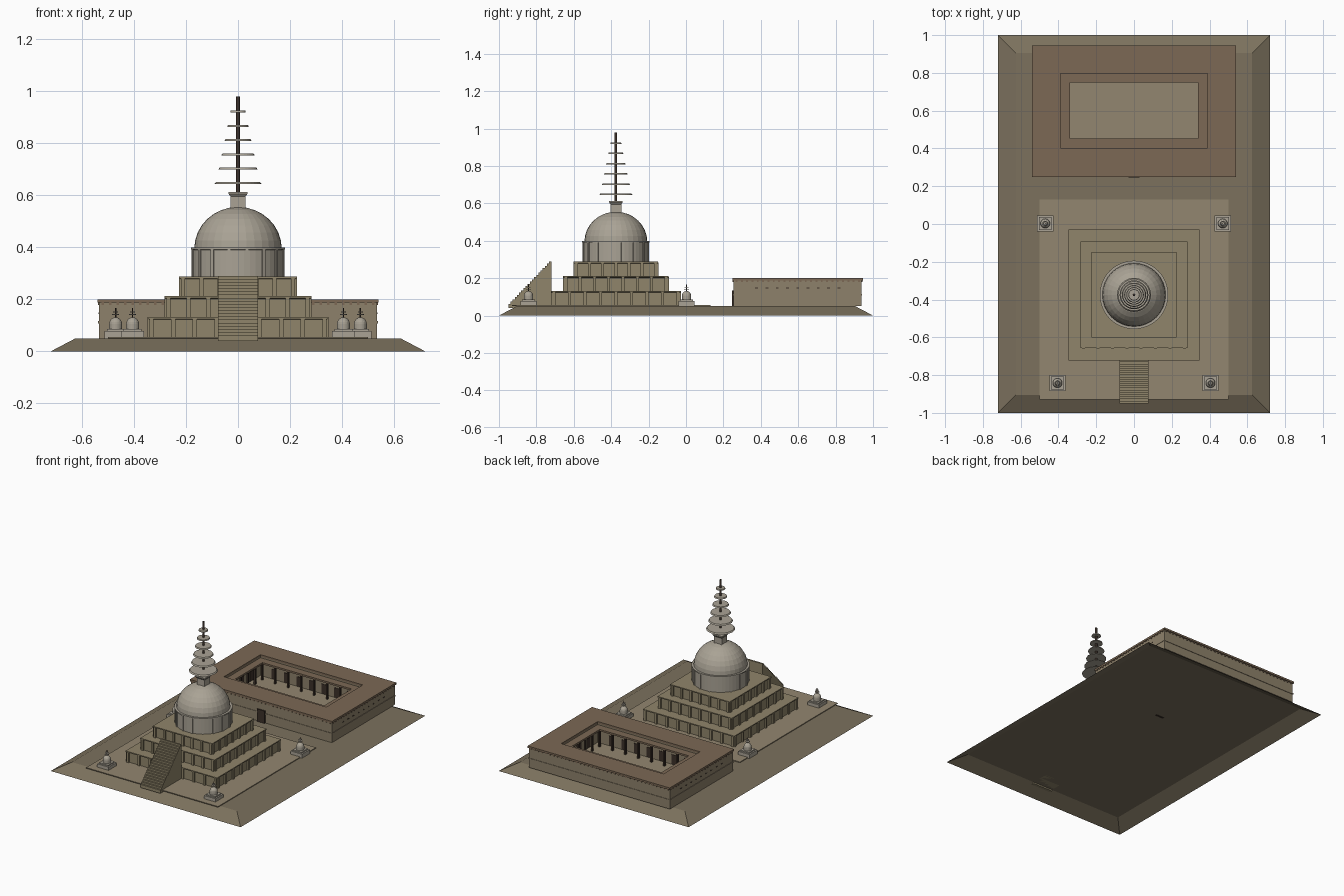
import bpy, bmesh, math
from mathutils import Matrix

if "Cube" in bpy.data.objects:
    bpy.data.objects.remove(bpy.data.objects["Cube"])


def mat(name, rgb):
    m = bpy.data.materials.new(name)
    m.diffuse_color = (*rgb, 1)
    m.use_nodes = True
    m.node_tree.nodes["Principled BSDF"].inputs["Base Color"].default_value = m.diffuse_color
    return m


EARTH = mat("earth", (.20, .165, .11))
PAVING = mat("paving", (.29, .24, .16))
STONE = mat("stone", (.28, .235, .145))
PLASTER = mat("plaster", (.40, .365, .30))
BRICK = mat("wall_brick", (.27, .22, .145))
ROOF = mat("roof_clay", (.20, .14, .09))
WOOD = mat("dark_wood", (.045, .03, .022))
G = .0505  # parts rest just on top of the mound


def finish(name, bm, material):
    bmesh.ops.recalc_face_normals(bm, faces=bm.faces)
    me = bpy.data.meshes.new(name)
    bm.to_mesh(me)
    bm.free()
    me.materials.append(material)
    ob = bpy.data.objects.new(name, me)
    bpy.context.collection.objects.link(ob)
    return ob


def add_box(bm, x0, x1, y0, y1, z0, z1):
    m = Matrix.Translation(((x0 + x1) / 2, (y0 + y1) / 2, (z0 + z1) / 2))
    bmesh.ops.create_cube(bm, size=1, matrix=m @ Matrix.Diagonal((x1 - x0, y1 - y0, z1 - z0, 1)))


def boxes(name, material, items):
    bm = bmesh.new()
    for b in items:
        add_box(bm, *b)
    return finish(name, bm, material)


def loft(name, material, levels, cx=0, cy=0, bottom=True):
    """Stack of rectangles (half x, half y, z) joined into a solid."""
    bm = bmesh.new()
    rings = [[bm.verts.new((cx + sx * hx, cy + sy * hy, z))
              for sx, sy in ((-1, -1), (1, -1), (1, 1), (-1, 1))] for hx, hy, z in levels]
    for a, b in zip(rings, rings[1:]):
        for i in range(4):
            bm.faces.new((a[i], a[(i + 1) % 4], b[(i + 1) % 4], b[i]))
    if bottom:
        bm.faces.new(rings[0][::-1])
    bm.faces.new(rings[-1])
    return finish(name, bm, material)


def lathe(name, material, profile, cx, cy, n=32):
    """Turn a (radius, z) profile that starts and ends on the axis."""
    bm = bmesh.new()
    vs = [bm.verts.new((r, 0, z)) for r, z in profile]
    es = [bm.edges.new(p) for p in zip(vs, vs[1:])]
    bmesh.ops.spin(bm, geom=vs + es, cent=(0, 0, 0), axis=(0, 0, 1),
                   angle=math.tau, steps=n, use_merge=True)
    bmesh.ops.remove_doubles(bm, verts=bm.verts, dist=1e-5)
    bmesh.ops.translate(bm, verts=bm.verts, vec=(cx, cy, 0))
    return finish(name, bm, material)


def dome_profile(r, z, h, steps=8):
    arc = [(r * math.cos(math.pi / 2 * i / steps), z + h * math.sin(math.pi / 2 * i / steps))
           for i in range(steps)]
    return [(0, z)] + arc + [(0, z + h)]


def umbrella(r, z, t):
    return [(0, z), (r, z), (r * .93, z + t), (0, z + t)]


CY = -.375

# Ground mound (a shell, open underneath) and paved platform
loft("ground_mound", EARTH, [(.72, 1, 0), (.625, .905, .05)], bottom=False)
boxes("paved_platform", PAVING, [(-.5, .5, -.93, .13, G, .056)])

# Three square terraces with a thin cornice and shallow pilasters
for k, (h, z0, z1, n) in enumerate([(.345, G, .132, 9), (.28, .13, .212, 8), (.224, .21, .288, 7)]):
    c = h - .007
    loft(f"terrace_{k + 1}", STONE,
         [(c, c, z0), (c, c, z1 - .01), (h + .002, h + .002, z1 - .007),
          (h + .002, h + .002, z1)], 0, CY)
    items = []
    for i in range(n):
        p = -c + .006 + (2 * c - .012) * i / (n - 1)
        for s in (-1, 1):
            e = sorted((s * (c - .005), s * (h + .003)))
            items.append((p - .008, p + .008, CY + e[0], CY + e[1], z0, z1 - .005))
            items.append((e[0], e[1], CY + p - .008, CY + p + .008, z0, z1 - .005))
    boxes(f"terrace_{k + 1}_pilasters", STONE, items)

# Stairway on the front
N = 20
boxes("stairway", STONE, [(-.076, .076, -.95 + .23 * i / N, -.95 + .23 * (i + 1) / N,
                           .05 if i > 3 else .04, .05 + .24 * (i + 1) / N) for i in range(N)])

# Drum with pilasters
lathe("drum", PLASTER, [(0, .285), (.175, .285), (.175, .39),
                        (.181, .391), (.181, .399), (0, .399)], 0, CY, 48)
bm = bmesh.new()
for i in range(16):
    m = (Matrix.Translation((0, CY, .339)) @ Matrix.Rotation(math.tau * (i + .5) / 16, 4, 'Z')
         @ Matrix.Translation((.174, 0, 0)) @ Matrix.Diagonal((.012, .012, .104, 1)))
    bmesh.ops.create_cube(bm, size=1, matrix=m)
finish("drum_pilasters", bm, PLASTER)

# Dome, square neck, mast and umbrellas
lathe("dome", PLASTER, dome_profile(.168, .395, .16), 0, CY)
loft("dome_neck", PLASTER, [(.029, .029, .54), (.029, .029, .595), (.036, .036, .605),
                            (.036, .036, .613)], 0, CY)
lathe("mast", WOOD, [(0, .6), (.007, .6), (.007, .98), (0, .98)], 0, CY, 12)
for i, r in enumerate((.09, .076, .064, .052, .041, .03)):
    lathe(f"umbrella_{i + 1}", PLASTER, umbrella(r, .6435 + .0548 * i, .008), 0, CY, 32)

# Four small corner shrines
for k, (x, y) in enumerate([(-.47, .003), (.47, .003), (-.405, -.842), (.405, -.842)]):
    nm = f"corner_shrine_{k + 1}"
    loft(nm + "_base", PLASTER, [(.043, .043, G), (.043, .043, .078), (.034, .034, .078),
                                 (.034, .034, .086)], x, y)
    lathe(nm + "_dome", PLASTER, [(0, .084), (.025, .084), (.025, .105)]
          + dome_profile(.025, .105, .026, 5)[1:], x, y, 20)
    lathe(nm + "_mast", WOOD, [(0, .125), (.0025, .125), (.0025, .167), (0, .167)], x, y, 8)
    for j, r in enumerate((.014, .01)):
        lathe(f"{nm}_umbrella_{j + 1}", PLASTER, umbrella(r, .139 + .011 * j, .004), x, y, 16)


def ring(ox, oy0, oy1, ix, iy0, iy1, z0, z1):
    """Four boxes around a rectangular opening."""
    return [(-ox, ox, oy0, iy0, z0, z1), (-ox, ox, iy1, oy1, z0, z1),
            (-ox, -ix, iy0, iy1, z0, z1), (ix, ox, iy0, iy1, z0, z1)]


# Monastery wings, roof slabs and courtyard
boxes("monastery_wings", BRICK, ring(.534, .254, .938, .39, .40, .80, G, .188))
boxes("monastery_string_course", BRICK, ring(.537, .251, .941, .50, .3, .9, .108, .116))
boxes("monastery_roof", ROOF, ring(.539, .248, .946, .388, .402, .798, .187, .2))
boxes("courtyard_floor", PAVING, [(-.39, .39, .40, .80, G, .056)])

# Small joist ends under the roof edge
joists = []
for i in range(37):
    x = -.52 + 1.04 * i / 36
    joists += [(x - .005, x + .005, .249, .26, .179, .187), (x - .005, x + .005, .93, .943, .179, .187)]
for i in range(24):
    y = .27 + .655 * i / 23
    joists += [(s * .533 - .005, s * .533 + .005, y - .005, y + .005, .179, .187) for s in (-1, 1)]
boxes("roof_joist_ends", ROOF, joists)

# Veranda roof on posts around the courtyard
boxes("veranda_roof", ROOF, ring(.392, .398, .802, .338, .452, .748, .166, .178))
posts = []
for i in range(8):
    x = -.345 + .69 * i / 7
    posts += [(x, y) for y in (.445, .755)]
for i in range(1, 4):
    posts += [(s * .345, .445 + .31 * i / 4) for s in (-1, 1)]
boxes("veranda_posts", WOOD, [(x - .006, x + .006, y - .006, y + .006, .055, .167) for x, y in posts])

# Cell doors behind the veranda, main door and side vents
cells = []
for i in range(7):
    x = -.285 + .57 * i / 6
    cells += [(x - .018, x + .018, .398, .403, .058, .125), (x - .018, x + .018, .797, .802, .058, .125)]
for i in range(3):
    y = .5 + .1 * i
    cells += [(s * .39 - .003, s * .39 + .003, y - .018, y + .018, .058, .125) for s in (-1, 1)]
boxes("cell_doors", WOOD, cells)
boxes("main_door", WOOD, [(-.03, .03, .246, .26, .048, .135)])
boxes("side_vents", WOOD, [(s * .534 - .002, s * .534 + .002, .37 + .055 * i, .385 + .055 * i, .144, .149)
                           for s in (-1, 1) for i in range(9)])
